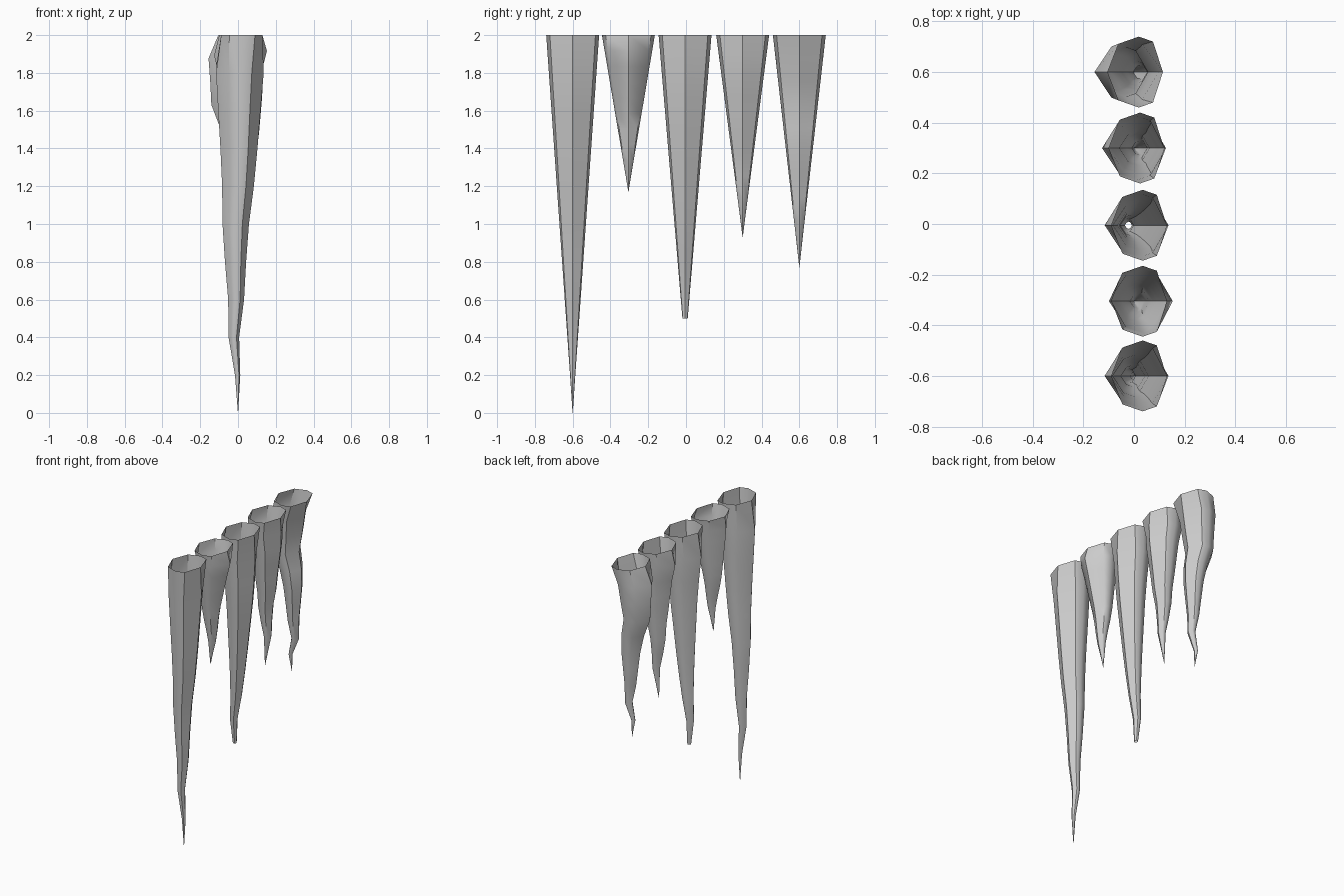
import bpy, bmesh, math

if "Cube" in bpy.data.objects:
    bpy.data.objects.remove(bpy.data.objects["Cube"])

TOP, RADIUS, SEGMENTS = 2.0, 0.14, 10

# one octagonal cross-section, relative to the radius
SECTION = [(1, 0), (.5, .86), (.1, 1), (-.47, .8),
           (-1, 0), (-.47, -.8), (.1, -1), (.5, -.86)]


def icicle(name, y, tip_z, bends):
    """Open-topped tapering cone whose rings wander sideways along x."""
    bm = bmesh.new()
    length = TOP - tip_z
    rings = []
    for i, bend in enumerate(bends):
        t = i / SEGMENTS
        r = RADIUS * max(1 - t, 0.004)
        rings.append([])
        for u, v in SECTION:
            # the mouth is slightly pinched front to back
            wide = 0.78 if i == 0 and v == 0 else 1.0
            rings[-1].append(bm.verts.new(
                (bend + u * r * wide, y + v * r, TOP - length * t)))
    for upper, lower in zip(rings, rings[1:]):
        for k in range(len(SECTION)):
            n = (k + 1) % len(SECTION)
            bm.faces.new((upper[k], lower[k], lower[n], upper[n]))
    bmesh.ops.recalc_face_normals(bm, faces=bm.faces)
    # make sure the skin faces away from the axis
    f = max(bm.faces, key=lambda q: q.calc_area())
    c = f.calc_center_median()
    if f.normal.x * c.x + f.normal.y * (c.y - y) < 0:
        bmesh.ops.reverse_faces(bm, faces=bm.faces)
    mesh = bpy.data.meshes.new(name)
    bm.to_mesh(mesh)
    bm.free()
    obj = bpy.data.objects.new(name, mesh)
    bpy.context.collection.objects.link(obj)
    bpy.ops.object.select_all(action='DESELECT')
    obj.select_set(True)
    bpy.context.view_layer.objects.active = obj
    bpy.ops.object.shade_smooth_by_angle(angle=math.radians(40))


# row of icicles, front to back; the middle one has its tip broken off
icicle("icicle_longest", -0.6, 0.0,
       [.02, .01, .007, .005, 0, -.012, -.013, -.01, -.022, -.002, 0])
icicle("icicle_shortest", -0.305, 1.17,
       [.02, .027, .02, .015, .01, .005, .005, .01, .012, .005, 0])
icicle("icicle_broken", -0.005, 0.333,
       [.02, .01, .015, .015, .01, .005, -.002, -.012, -.03, -.022])
icicle("icicle_short", 0.3, 0.93,
       [.01, .0, .01, .01, .01, .012, .005, .01, .02, .01, 0])
icicle("icicle_crooked", 0.6, 0.77,
       [.005, -.03, -.035, -.043, -.01, .005, .008, .01, .025, -.012, 0])
